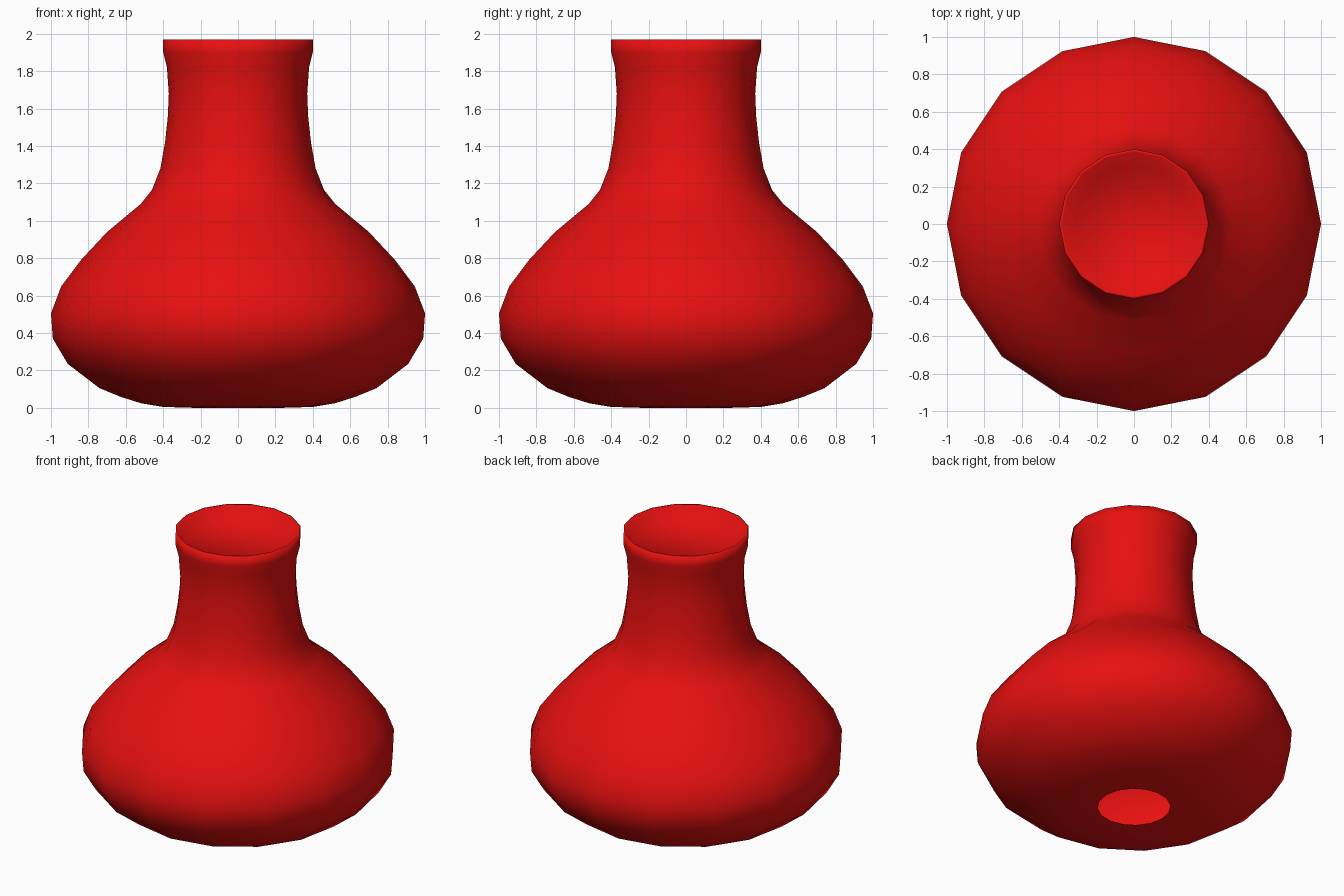
import bpy
import bmesh
import math

SIDES = 16

cube = bpy.data.objects.get("Cube")
if cube:
    bpy.data.objects.remove(cube, do_unlink=True)

# Glossy red of the whole vase
red = bpy.data.materials.new("red")
red.use_nodes = True
colour = (0.8, 0.005, 0.005, 1)
red.diffuse_color = colour
red.node_tree.nodes["Principled BSDF"].inputs["Base Color"].default_value = colour

# Half profile (radius, height): open foot, round belly, neck, lip, shallow mouth
profile = [
    (0.23, 0), (0.40, 0.005), (0.52, 0.025), (0.63, 0.06), (0.74, 0.105),
    (0.91, 0.235), (0.99, 0.37), (1.0, 0.505), (0.945, 0.65), (0.84, 0.79),
    (0.70, 0.94), (0.52, 1.09), (0.46, 1.165), (0.415, 1.28), (0.39, 1.42),
    (0.375, 1.56), (0.37, 1.68), (0.38, 1.82), (0.40, 1.90), (0.40, 1.97),
    (0.385, 1.97), (0.315, 1.89),
]


def ring(bm, radius, height):
    angles = [math.tau * i / SIDES for i in range(SIDES)]
    return [bm.verts.new((radius * math.cos(a), radius * math.sin(a), height))
            for a in angles]


# Lathe the profile
bm = bmesh.new()
rings = [ring(bm, r, z) for r, z in profile]
for low, high in zip(rings, rings[1:]):
    for i in range(SIDES):
        j = (i + 1) % SIDES
        bm.faces.new((low[i], low[j], high[j], high[i]))

# Floor closing the mouth; the foot stays open
bm.faces.new(rings[-1])
for face in bm.faces:
    face.smooth = True

mesh = bpy.data.meshes.new("vase")
bm.to_mesh(mesh)
bm.free()
mesh.materials.append(red)
vase = bpy.data.objects.new("vase", mesh)
bpy.context.collection.objects.link(vase)
